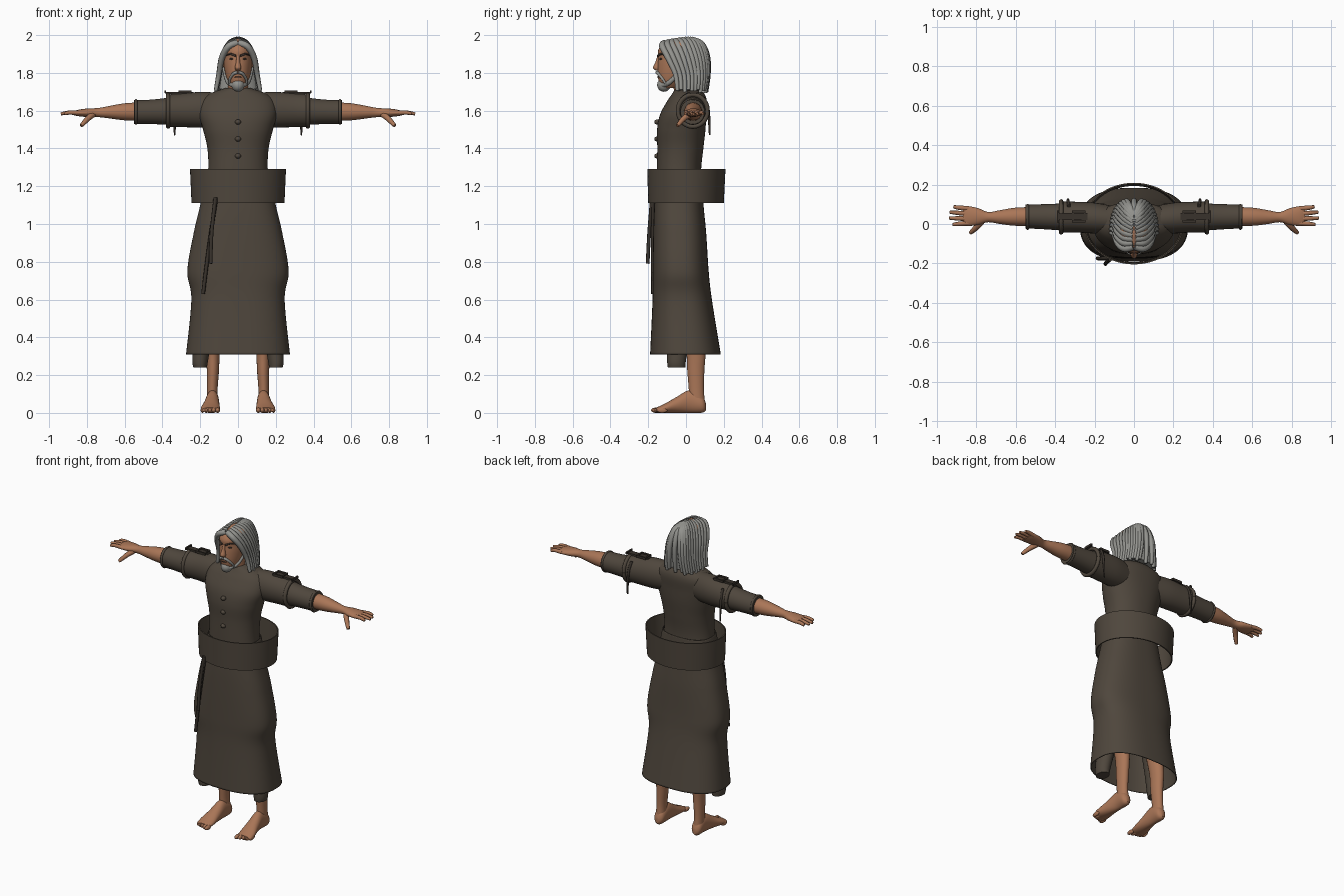
import bpy, bmesh, math
from mathutils import Matrix, Vector

if "Cube" in bpy.data.objects:
    bpy.data.objects.remove(bpy.data.objects["Cube"])


def material(name, r, g, b):
    m = bpy.data.materials.new(name)
    m.use_nodes = True
    m.diffuse_color = (r, g, b, 1)
    m.node_tree.nodes["Principled BSDF"].inputs["Base Color"].default_value = (r, g, b, 1)
    return m


cloth = material("brown cloth", .078, .062, .046)
skin = material("skin", .4, .18, .095)
hair = material("grey hair", .29, .29, .27)
dark = material("dark leather", .04, .032, .025)
brow = material("dark brow", .05, .035, .028)


def smooth_rows(rows, n):
    """Catmull-Rom resampling of equal-length tuples."""
    if n == 1:
        return rows
    out, last = [], len(rows) - 1
    for i in range(last):
        quad = [rows[max(i - 1, 0)], rows[i], rows[i + 1], rows[min(i + 2, last)]]
        for k in range(n):
            t = k / n
            out.append(tuple(b + ((c - a) * t + (2*a - 5*b + 4*c - d) * t*t
                                  + (3*b - a - 3*c + d) * t*t*t) / 2
                             for a, b, c, d in zip(*quad)))
    return out + [rows[-1]]


def finish(name, mesh, mats, mirror):
    mesh.materials.clear()
    for m in mats:
        mesh.materials.append(m)
    obj = bpy.data.objects.new(name, mesh)
    bpy.context.collection.objects.link(obj)
    if mirror:
        obj.modifiers.new("mirror", "MIRROR").use_mirror_merge = False
    return obj


def from_bmesh(name, bm, mats, mirror, smooth=True):
    bmesh.ops.recalc_face_normals(bm, faces=bm.faces)
    for f in bm.faces:
        f.smooth = smooth
    mesh = bpy.data.meshes.new(name)
    bm.to_mesh(mesh)
    bm.free()
    mesh.set_sharp_from_angle(angle=math.radians(45))
    return finish(name, mesh, mats, mirror)


def loft(name, axis, rings, mats, sub=5, segs=32, power=2, caps=True, mirror=False,
         rule=None, loop=False):
    """Rings are (position on axis, two centre values, two radii)."""
    bm = bmesh.new()
    rows = []
    for t, a, b, ra, rb in smooth_rows(rings, sub):
        row = []
        for k in range(segs):
            c, s = math.cos(math.tau * k / segs), math.sin(math.tau * k / segs)
            u = a + ra * math.copysign(abs(c) ** (2 / power), c)
            v = b + rb * math.copysign(abs(s) ** (2 / power), s)
            row.append(bm.verts.new({"x": (t, u, v), "y": (u, t, v), "z": (u, v, t)}[axis]))
        rows.append(row)
    pairs = list(zip(rows, rows[1:])) + ([(rows[-1], rows[0])] if loop else [])
    for lo, hi in pairs:
        for k in range(segs):
            j = (k + 1) % segs
            f = bm.faces.new((lo[k], lo[j], hi[j], hi[k]))
            if rule and rule(f.calc_center_median()):
                f.material_index = 1
    if caps and not loop:
        bm.faces.new(rows[0])
        bm.faces.new(rows[-1])
    return from_bmesh(name, bm, mats, mirror)


def blobs(name, items, mat, mirror=False):
    bm = bmesh.new()
    for centre, radii in items:
        bmesh.ops.create_uvsphere(bm, u_segments=20, v_segments=12, radius=1,
                                  matrix=Matrix.LocRotScale(Vector(centre), None, Vector(radii)))
    return from_bmesh(name, bm, [mat], mirror)


def boxes(name, items, mat, mirror=False):
    bm = bmesh.new()
    for centre, size in items:
        bmesh.ops.create_cube(bm, size=1,
                              matrix=Matrix.LocRotScale(Vector(centre), None, Vector(size)))
    return from_bmesh(name, bm, [mat], mirror, False)


def tubes(name, paths, radius, mat, tip=1, mirror=False):
    """Round strands that narrow to the given fraction at the end."""
    cu = bpy.data.curves.new(name, "CURVE")
    cu.dimensions, cu.bevel_depth, cu.bevel_resolution, cu.use_fill_caps = "3D", radius, 2, True
    for path in paths:
        pts = smooth_rows(path, 6)
        sp = cu.splines.new("POLY")
        sp.points.add(len(pts) - 1)
        for i, (p, q) in enumerate(zip(sp.points, pts)):
            p.co = (*q, 1)
            p.radius = 1 + (tip - 1) * (i / (len(pts) - 1)) ** 2
        sp.use_smooth = True
    temp = bpy.data.objects.new(name + " path", cu)
    bpy.context.collection.objects.link(temp)
    mesh = bpy.data.meshes.new_from_object(temp.evaluated_get(bpy.context.evaluated_depsgraph_get()))
    bpy.data.objects.remove(temp)
    return finish(name, mesh, [mat], mirror)


# Tunic body with an open neck slit and a torn back
def torso_tear(p):
    x, z = abs(p.x), p.z
    if p.y < 0:
        return x < .02 and z > 1.63
    jag = .012 * math.sin(z * 150) + .01 * math.sin(p.x * 170)
    return (1.5 + jag < z < 1.695 and x < .055 + .3 * (z - 1.5) + jag
            and x > .5 * (z - 1.61))


loft("tunic_body", "z", [(1.12, 0, -.035, .175, .12), (1.28, 0, -.037, .158, .117),
     (1.4, 0, -.03, .162, .122), (1.5, 0, -.025, .185, .128), (1.58, 0, -.015, .205, .122),
     (1.65, 0, .005, .195, .105), (1.69, 0, .012, .15, .085), (1.72, 0, .005, .065, .06)],
     [cloth, skin], sub=9, segs=128, power=2.2, rule=torso_tear)
blobs("tunic_buttons", [((0, -.15, z), (.016, .018, .014)) for z in (1.36, 1.45, 1.54)], cloth)


# Long skirt with two torn holes at the back
def skirt_tear(p):
    return p.y > .05 and ((abs(p.x) - .18) / .03) ** 2 + ((p.z - .47) / .055) ** 2 < 1


skirt = loft("skirt", "z", [(1.26, 0, -.035, .165, .118), (1.1, 0, -.037, .2, .13),
             (.95, 0, -.033, .235, .14), (.75, 0, -.028, .268, .148), (.6, 0, -.02, .247, .157),
             (.31, 0, -.003, .275, .187)], [cloth, skin], sub=16, segs=128, power=2.5,
             caps=False, rule=skirt_tear)
skirt.modifiers.new("thickness", "SOLIDIFY").thickness = .005

# Wide loose belt and its hanging cords
loft("belt", "z", [(1.11, 0, 0, .246, .2), (1.29, 0, .002, .254, .207),
     (1.29, 0, .002, .247, .2), (1.11, 0, 0, .239, .193)], [cloth], sub=1, segs=64, loop=True)
tubes("belt_cords", [[(-.12, -.18, 1.14), (-.14, -.195, .95), (-.145, -.203, .79)],
                     [(-.115, -.176, 1.14), (-.155, -.176, .87), (-.185, -.174, .63)]], .01, dark)

# Sleeves, with a rolled hem at each step
loft("upper_sleeve", "x", [(.1, .02, 1.605, .07, .09), (.2, .03, 1.605, .078, .094),
     (.3, .035, 1.602, .078, .089), (.37, .035, 1.6, .08, .086)], [cloth], mirror=True)
loft("lower_sleeve", "x", [(.34, .035, 1.598, .07, .075), (.45, .037, 1.594, .064, .065),
     (.55, .038, 1.593, .06, .063)], [cloth], mirror=True)


def hem(name, x, z, ry, rz, r):
    ring = [(x, .036 + ry * math.cos(i * math.tau / 24), z + rz * math.sin(i * math.tau / 24))
            for i in range(25)]
    tubes(name, [ring], r, cloth, mirror=True)


hem("upper_sleeve_hem", .37, 1.6, .078, .084, .012)
hem("lower_sleeve_hem", .54, 1.593, .058, .06, .008)

# Shoulder straps with buckles and a loose end behind
boxes("shoulder_strap", [((.31, .038, 1.694), (.15, .035, .012))], dark, True)
boxes("strap_buckle", [((x, .038, 1.7), (.01, .06, .014)) for x in (.25, .31, .385)]
      + [((.28, y, 1.7), (.06, .01, .014)) for y in (.013, .063)], dark, True)
tubes("strap_tail", [[(.33, .09, 1.67), (.335, .118, 1.6), (.335, .126, 1.47)]], .009, dark,
      .5, True)

# Forearms and hands
loft("forearm", "x", [(.5, .038, 1.595, .048, .05), (.6, .037, 1.594, .046, .045),
     (.68, .035, 1.592, .035, .033), (.74, .035, 1.59, .026, .024), (.79, .038, 1.589, .042, .023),
     (.84, .04, 1.588, .05, .018), (.868, .04, 1.587, .045, .011)], [skin], mirror=True)
tubes("fingers", [[(.84, y, 1.588), (.89, (y + e) / 2, 1.59), (x, e, 1.583)] for y, e, x in
      ((.078, .088, .915), (.052, .06, .935), (.027, .03, .938), (.004, -.003, .92))],
      .0125, skin, .6, True)
tubes("thumb", [[(.765, .025, 1.582), (.795, -.012, 1.558), (.83, -.045, 1.52)]],
      .017, skin, .55, True)

# Bare legs, feet and torn trouser ends
loft("leg", "z", [(.04, .135, .06, .03, .042), (.12, .136, .055, .028, .04),
     (.22, .133, .052, .032, .045), (.35, .132, .05, .038, .052), (.6, .125, .01, .055, .065)],
     [skin], mirror=True)
loft("foot", "y", [(.106, .135, .032, .012, .018), (.085, .135, .045, .032, .044),
     (.02, .135, .06, .034, .06), (-.05, .14, .042, .042, .042), (-.11, .146, .025, .05, .025),
     (-.155, .146, .015, .044, .014)], [skin], mirror=True)
blobs("toes", [((.108 + .02 * i, -.158 + .008 * i, .014), (.013 - .0008 * i, .028, .014))
               for i in range(5)], skin, True)
loft("trouser_end", "z", [(.24, .2, -.05, .036, .046), (.28, .2, -.05, .042, .05),
     (.4, .185, -.04, .05, .06), (.55, .16, -.03, .06, .07)], [cloth], mirror=True)

# Head, neck and face
loft("neck", "z", [(1.66, 0, -.005, .055, .055), (1.77, 0, -.015, .05, .055)], [skin])
loft("head", "z", [(1.72, 0, -.085, .03, .045), (1.75, 0, -.075, .052, .068),
     (1.79, 0, -.055, .066, .095), (1.84, 0, -.04, .075, .11), (1.88, 0, -.035, .077, .112),
     (1.92, 0, -.035, .075, .112), (1.96, 0, -.03, .058, .088), (1.982, 0, -.03, .02, .03)], [skin])
loft("nose", "z", [(1.89, 0, -.143, .008, .008), (1.855, 0, -.149, .011, .014),
     (1.827, 0, -.155, .017, .02), (1.813, 0, -.149, .012, .012)], [skin], segs=16)
blobs("ears", [((.08, -.035, 1.86), (.013, .02, .032))], skin, True)
blobs("eyes", [((.032, -.131, 1.874), (.014, .01, .005))], brow, True)
blobs("mouth", [((0, -.148, 1.778), (.02, .006, .003))], brow)
tubes("eyebrows", [[(.012, -.148, 1.89), (.04, -.132, 1.9), (.062, -.102, 1.892)]], .006, brow,
      .5, True)

# Beard and moustache
blobs("chin_beard", [((0, -.117, 1.736), (.034, .036, .036))], hair)
tubes("moustache", [[(.003, -.154, 1.803), (.025, -.146, 1.795), (.044, -.122, 1.765),
                     (.046, -.105, 1.735)]], .009, hair, .6, True)
tubes("jaw_beard", [[(.015, -.13, 1.733), (.048, -.09, 1.748), (.066, -.05, 1.79),
                     (.077, -.03, 1.84)]], .014, hair, .6, True)

# Hair: an inner mass under locks that fall from a centre parting
blobs("hair_cap", [((0, 0, 1.865), (.085, .112, .118))], hair)
loft("hair_mass", "z", [(1.715, 0, .05, .105, .055), (1.8, 0, .052, .1, .06),
     (1.9, 0, .04, .08, .065)], [hair])
front = [(.004, -.115, 1.958), (.05, -.125, 1.94), (.085, -.095, 1.88), (.102, -.055, 1.79),
         (.118, -.045, 1.705)]
back = [(0, .04, 1.97), (0, .085, 1.948), (0, .113, 1.88), (0, .117, 1.79), (0, .107, 1.7)]
locks = []
for i in range(13):
    t = i / 12
    a = t * math.pi / 2
    locks.append([(f[0] * max(math.cos(a), 0) ** .45, f[1] + (b[1] - f[1]) * math.sin(a),
                   f[2] + (b[2] - f[2]) * t + (.011 * math.sin(math.pi * t) if k < 2 else 0)
                   + (.008 * math.sin(i * 2.4) if k == 4 else 0))
                  for k, (f, b) in enumerate(zip(front, back))])
tubes("hair_locks", locks, .018, hair, .55, True)
